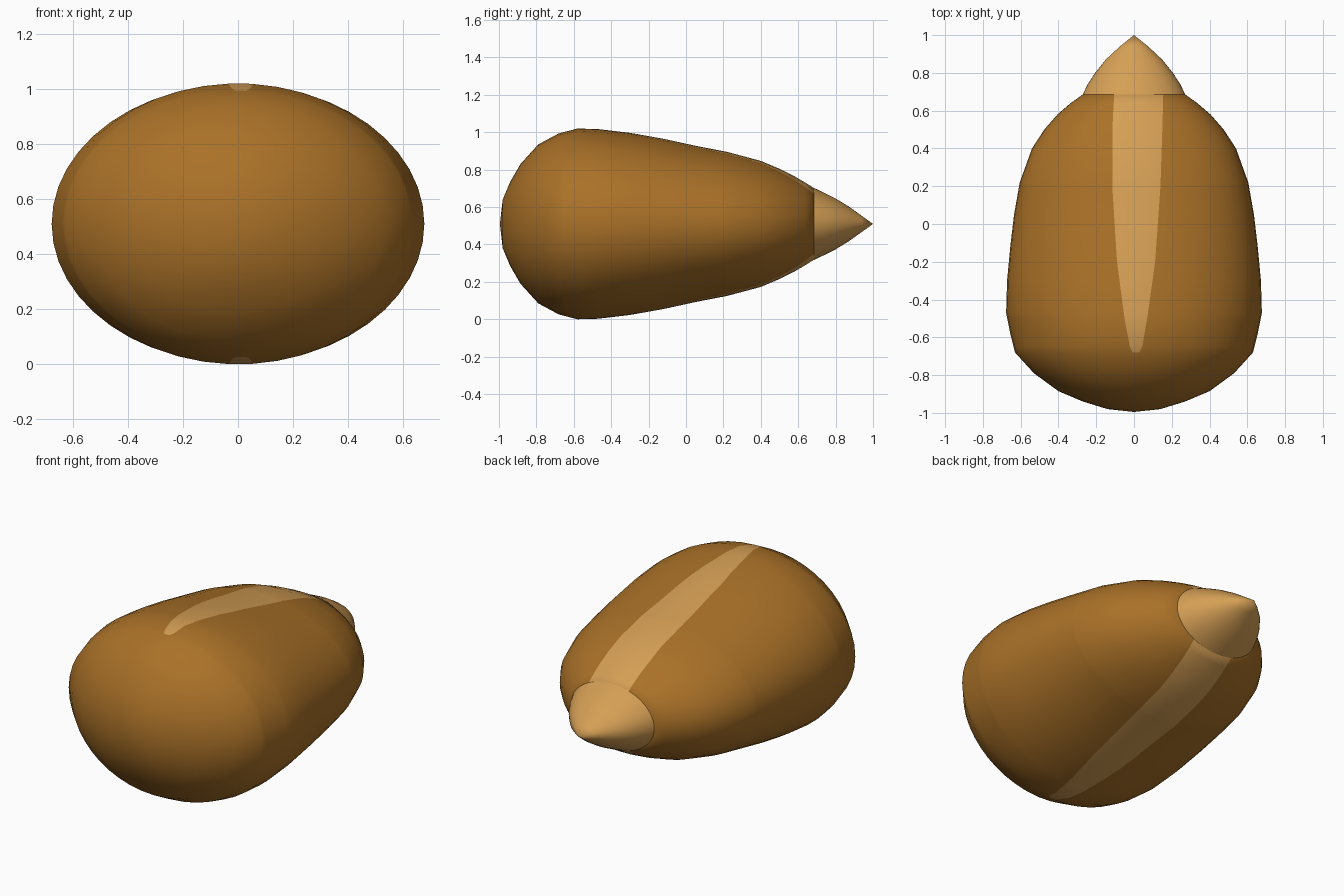
import bpy, bmesh, math

if "Cube" in bpy.data.objects:
    bpy.data.objects.remove(bpy.data.objects["Cube"])

MID_Z = 0.51


def material(name, rgb):
    m = bpy.data.materials.new(name)
    m.diffuse_color = (*rgb, 1.0)
    m.use_nodes = True
    m.node_tree.nodes["Principled BSDF"].inputs["Base Color"].default_value = m.diffuse_color
    return m


husk = material("husk brown", (0.40, 0.165, 0.021))
pale = material("pale tan", (0.66, 0.345, 0.09))


def lerp_table(table, y):
    """Linear lookup of the values that follow y in each row."""
    for a, b in zip(table, table[1:]):
        if y <= b[0]:
            t = max(0.0, (y - a[0]) / (b[0] - a[0]))
            return [p + (q - p) * t for p, q in zip(a[1:], b[1:])]
    return table[-1][1:]


def arc(a0, a1, n):
    return [a0 + (a1 - a0) * i / n for i in range(n)]


# Seed sections: y, half width, half height
BODY = [(-0.98, 0.14, 0.13), (-0.94, 0.27, 0.225), (-0.885, 0.40, 0.32),
        (-0.79, 0.53, 0.425), (-0.68, 0.63, 0.484), (-0.58, 0.655, 0.51),
        (-0.47, 0.677, 0.507), (-0.3, 0.672, 0.487), (-0.12, 0.655, 0.455),
        (0.05, 0.635, 0.418), (0.22, 0.605, 0.385), (0.4, 0.54, 0.337),
        (0.5, 0.475, 0.295), (0.58, 0.405, 0.255), (0.64, 0.335, 0.22),
        (0.685, 0.272, 0.192)]
TIP = [(0.685, 0.272, 0.192), (0.74, 0.245, 0.166), (0.8, 0.206, 0.136),
       (0.87, 0.15, 0.093), (0.94, 0.075, 0.043)]
# Pale band edges: y, left x, right x
BAND = [(-0.98, 0.0, 0.02), (-0.68, -0.008, 0.028), (-0.65, -0.022, 0.043),
        (-0.5, -0.05, 0.07), (-0.2, -0.09, 0.112), (0.2, -0.115, 0.14),
        (0.5, -0.115, 0.15), (0.685, -0.105, 0.155)]
SIDE, TOP = 22, 4


def body_angles(y, w):
    """Angles around the section, placed so that band edges are edge loops."""
    l, r = (math.asin(x / w) for x in lerp_table(BAND, y))
    return (arc(l, r, TOP) + arc(r, math.pi - r, SIDE)
            + arc(math.pi - r, math.pi - l, TOP)
            + arc(math.pi - l, 2 * math.pi + l, SIDE))


def loft(name, sections, angles, start=None, end=None, rule=lambda i, y: 0):
    bm = bmesh.new()
    rings = []
    for y, w, h in sections:
        rings.append([bm.verts.new((w * math.sin(a), y, MID_Z + h * math.cos(a)))
                      for a in angles(y, w)])
    n = len(rings[0])
    for (y, _, _), r0, r1 in zip(sections, rings, rings[1:]):
        for i in range(n):
            j = (i + 1) % n
            f = bm.faces.new((r0[i], r0[j], r1[j], r1[i]))
            f.material_index = rule(i, y)
    for ring, y in ((rings[0], start), (rings[-1], end)):
        if y is not None:
            pole = bm.verts.new((0, y, MID_Z))
            for i in range(n):
                bm.faces.new((ring[i], ring[(i + 1) % n], pole))
    bmesh.ops.recalc_face_normals(bm, faces=bm.faces)
    for f in bm.faces:
        f.smooth = True
    me = bpy.data.meshes.new(name)
    bm.to_mesh(me)
    bm.free()
    ob = bpy.data.objects.new(name, me)
    bpy.context.collection.objects.link(ob)
    return ob


# Extra sections so the band outline follows its curve
ys = sorted({s[0] for s in BODY} | {b[0] for b in BAND})
sections = [(y, *lerp_table(BODY, y)) for y in ys]


def band_rule(i, y):
    in_band = i < TOP or TOP + SIDE <= i < 2 * TOP + SIDE
    return 1 if in_band and y >= -0.681 else 0


# Seed body with a pale band on the upper and lower faces
body = loft("seed_body", sections, body_angles, start=-0.995, end=0.69, rule=band_rule)
body.data.materials.append(husk)
body.data.materials.append(pale)

# Pointed pale tip
tip = loft("seed_tip", TIP, lambda y, w: arc(0, 2 * math.pi, 48), end=1.0)
tip.data.materials.append(pale)
